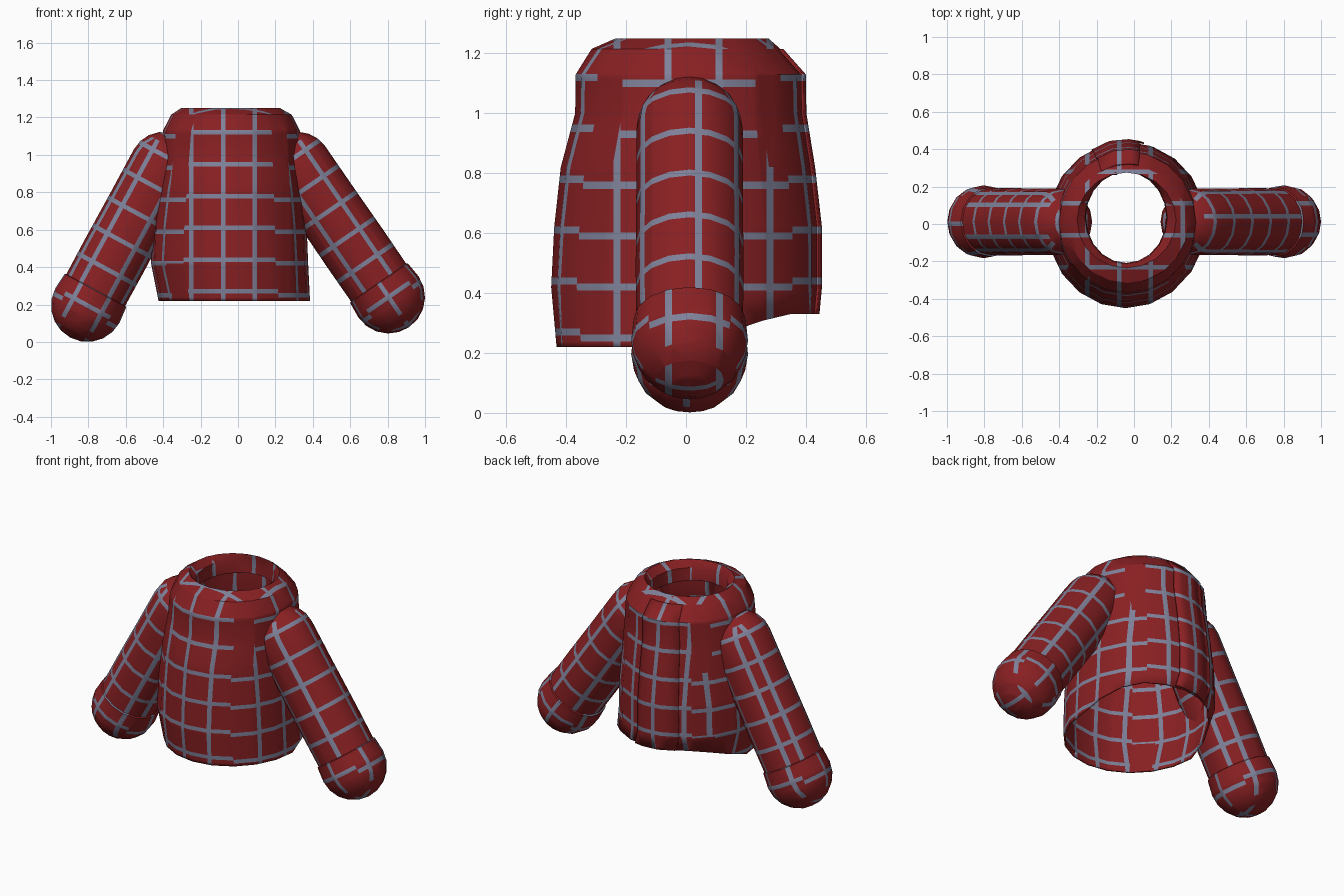
import bpy, bmesh, math
from mathutils import Vector

if "Cube" in bpy.data.objects:
    bpy.data.objects.remove(bpy.data.objects["Cube"])

PITCH, WIDTH = 0.17, 0.024


def material(name, col):
    m = bpy.data.materials.new(name)
    m.diffuse_color = (*col, 1)
    m.use_nodes = True
    m.node_tree.nodes["Principled BSDF"].inputs["Base Color"].default_value = m.diffuse_color
    return m


RED = material("red cloth", (0.25, 0.0145, 0.0165))
GREY = material("grey stripe", (0.21, 0.22, 0.32))


def plaid(bm, px, py, pz_front, pz_side):
    """Cut stripe edges into the mesh, then colour faces by facing direction."""
    bm.normal_update()
    for axis, phase in ((0, px), (1, py), (2, pz_front), (2, pz_side)):
        vals = [v.co[axis] for v in bm.verts]
        first = math.floor((min(vals) - phase) / PITCH)
        last = math.ceil((max(vals) - phase) / PITCH)
        no = Vector((0, 0, 0))
        no[axis] = 1
        for k in range(first, last + 1):
            for side in (-0.5, 0.5):
                geom = bm.verts[:] + bm.edges[:] + bm.faces[:]
                co = no * (phase + k * PITCH + side * WIDTH)
                bmesh.ops.bisect_plane(bm, geom=geom, dist=1e-5, plane_co=co, plane_no=no)
    bm.normal_update()

    def on_line(value, phase):
        d = (value - phase) / PITCH
        return abs(d - round(d)) * PITCH < WIDTH / 2

    for f in bm.faces:
        c = f.calc_center_median()
        n = [abs(t) for t in f.normal]
        axis = n.index(max(n))
        if axis == 0:
            hit = on_line(c.y, py) or on_line(c.z, pz_side)
        elif axis == 1:
            hit = on_line(c.x, px) or on_line(c.z, pz_front)
        else:
            hit = on_line(c.x, px) or on_line(c.y, py)
        # stripes fade out where the cloth turns a corner
        f.material_index = int(hit and max(n) > 0.72)


def loft(name, rings, closed, phases, thickness=0.0):
    """Skin rows of points, stripe them and make an object."""
    bm = bmesh.new()
    rows = [[bm.verts.new(p) for p in ring] for ring in rings]
    n = len(rows[0])
    for a, b in zip(rows, rows[1:]):
        for i in range(n if closed else n - 1):
            j = (i + 1) % n
            bm.faces.new((a[i], a[j], b[j], b[i]))
    bmesh.ops.remove_doubles(bm, verts=bm.verts[:], dist=1e-4)
    plaid(bm, *phases)
    me = bpy.data.meshes.new(name)
    bm.to_mesh(me)
    bm.free()
    me.materials.append(RED)
    me.materials.append(GREY)
    ob = bpy.data.objects.new(name, me)
    bpy.context.collection.objects.link(ob)
    bpy.ops.object.select_all(action='DESELECT')
    ob.select_set(True)
    bpy.context.view_layer.objects.active = ob
    bpy.ops.object.shade_smooth_by_angle(angle=math.radians(32))
    if thickness:
        mod = ob.modifiers.new("cloth thickness", 'SOLIDIFY')
        mod.thickness = thickness
        mod.offset = -1
    return ob


# Body sections: z, centre x, centre y, radius x, radius y
BODY = [
    (0.22, -0.02, 0.00, 0.405, 0.432),
    (0.42, -0.045, -0.005, 0.420, 0.445),
    (0.62, -0.045, 0.00, 0.412, 0.440),
    (0.82, -0.042, 0.00, 0.395, 0.418),
    (1.00, -0.038, 0.01, 0.378, 0.380),
    (1.13, -0.035, 0.01, 0.366, 0.378),
    (1.215, -0.035, 0.00, 0.322, 0.315),
    (1.25, -0.04, 0.02, 0.265, 0.255),
    (1.21, -0.042, 0.035, 0.220, 0.248),
    (1.13, -0.042, 0.035, 0.215, 0.243),
]


def body_point(row, a, scale=1.0):
    z, cx, cy, rx, ry = row
    return Vector((cx + scale * rx * math.sin(a), cy - scale * ry * math.cos(a), z))


# Torso with folded-in collar; the hem rises towards the back
SIDES = 20
rings = [[body_point(r, 2 * math.pi * i / SIDES) for i in range(SIDES)] for r in BODY]
for p in rings[0]:
    p.z += 0.11 * min(1, max(0, p.y) / 0.32)
TORSO_PHASES = (-0.08, -0.06, 0.27, 0.25)
loft("torso", rings, True, TORSO_PHASES, 0.01)

# Overlapping closure strip down the back: one raised edge, the other blends in
flap = []
for row in BODY[:7]:
    flap.append([body_point(row, math.pi + a, s) for a, s in
                 ((-0.18, 1.025), (-0.04, 1.032), (0.2, 1.03), (0.45, 1.004))])
for p in flap[0]:
    p.z = 0.33
loft("back_flap", flap, False, TORSO_PHASES, 0.008)


def revolve(profile, sides=16):
    return [[Vector((r * math.cos(2 * math.pi * i / sides), r * math.sin(2 * math.pi * i / sides), z))
             for i in range(sides)] for r, z in profile]


def dome(r, z, up):
    """Quarter circle from rim to pole."""
    return [(r * math.cos(t * math.pi / 10), z + up * r * math.sin(t * math.pi / 10)) for t in range(6)]


# Sleeves and rounded cuffs: cuff centre, shoulder centre, stripe phases
for side, low, top, py, cuff_px in (("left", (-0.805, 0.195), (-0.40, 0.945), 0.09, 0.085),
                                    ("right", (0.805, 0.240), (0.32, 0.945), 0.03, 0.0)):
    dx, dz = top[0] - low[0], top[1] - low[1]
    length = math.hypot(dx, dz)
    sleeve = [(0.178, 0.0), (0.180, 0.3), (0.178, 0.6)] + dome(0.178, length, 1)
    cuff = [(0.178, 0.094), (0.187, 0.09)] + dome(0.195, 0, -1)
    parts = (loft(side + "_sleeve", revolve(sleeve), True, (0.08, py, 0.05, 0.05)),
             loft(side + "_cuff", revolve(cuff[::-1]), True, (cuff_px, py - 0.1, 0.0, -0.03)))
    for ob in parts:
        ob.location = (low[0], 0.012, low[1])
        ob.rotation_euler = (0, math.atan2(dx, dz), 0)
